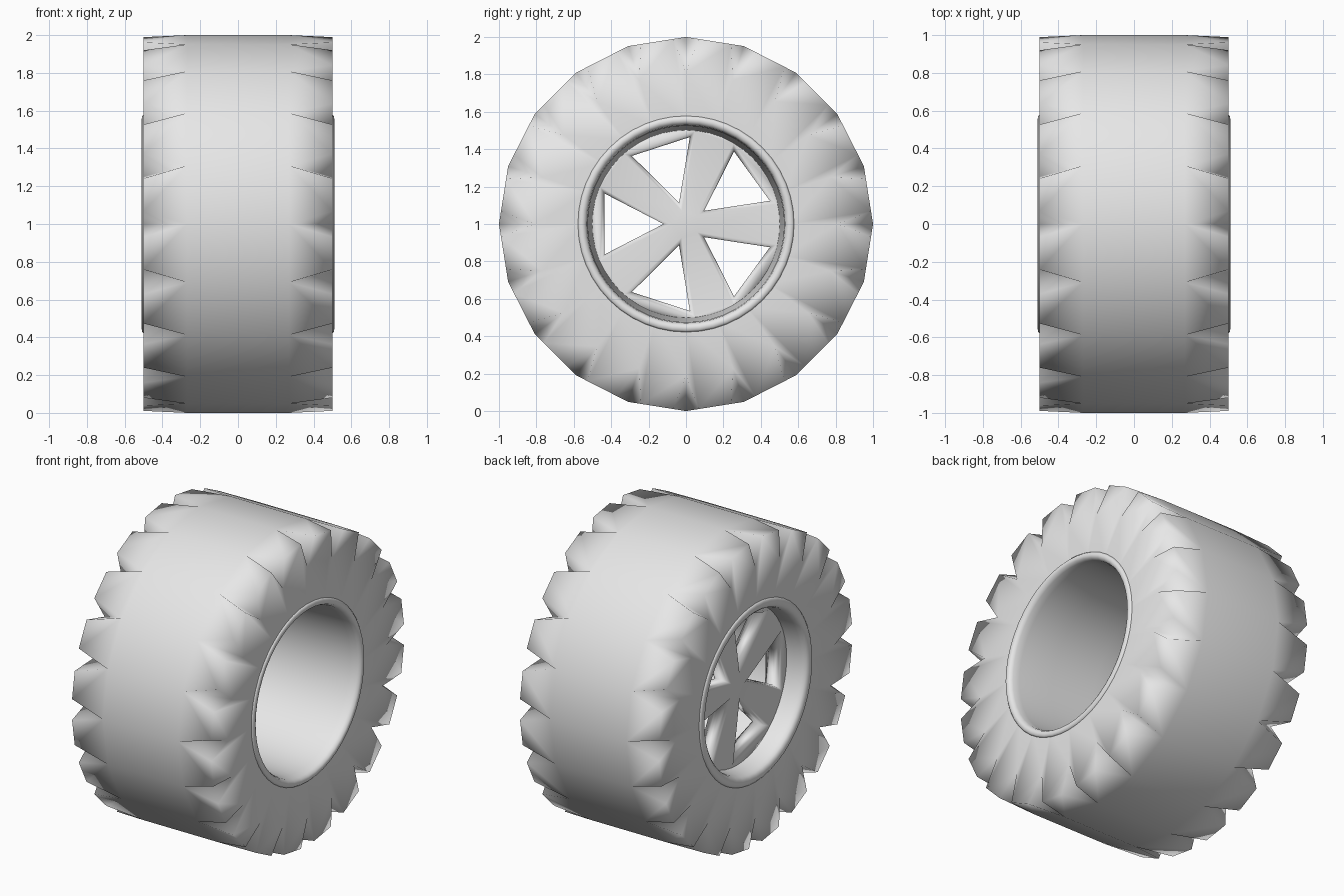
import bpy, bmesh
from math import sin, cos, pi, radians
from mathutils import Vector

cube = bpy.data.objects.get("Cube")
if cube:
    bpy.data.objects.remove(cube)

GREY = (0.8, 0.8, 0.8, 1)
mat = bpy.data.materials.new("light grey")
mat.use_nodes = True
mat.diffuse_color = GREY
mat.node_tree.nodes["Principled BSDF"].inputs["Base Color"].default_value = GREY


def polar(x, r, a):
    """Point on the wheel: x along the axle, radius r, angle a from +y."""
    return Vector((x, r * cos(a), 1 + r * sin(a)))


def finish(bm, name):
    bmesh.ops.recalc_face_normals(bm, faces=bm.faces)
    for f in bm.faces:
        f.smooth = True
    mesh = bpy.data.meshes.new(name)
    bm.to_mesh(mesh)
    bm.free()
    mesh.materials.append(mat)
    ob = bpy.data.objects.new(name, mesh)
    bpy.context.collection.objects.link(ob)
    return ob


def tyre():
    """Twenty-sided tread with a wedge notch at each corner of both shoulders."""
    n, half, notch_x, cut, valley, bore = 20, 0.5, 0.27, 0.22, 0.81, 0.55
    bm = bmesh.new()
    ang = [2 * pi * i / n for i in range(n)]
    rings = {}
    for s in (-1, 1):
        corner, lip_a, lip_b, apex, inner = [], [], [], [], []
        for i, a in enumerate(ang):
            tip = polar(s * half, 1, a)
            corner.append(bm.verts.new(polar(s * notch_x, 1, a)))
            lip_a.append(bm.verts.new(tip.lerp(polar(s * half, 1, ang[i - 1]), cut)))
            lip_b.append(bm.verts.new(tip.lerp(polar(s * half, 1, ang[(i + 1) % n]), cut)))
            apex.append(bm.verts.new(polar(s * half, valley, a)))
            inner.append(bm.verts.new(polar(s * half, bore, a)))
        for i in range(n):
            j = (i + 1) % n
            bm.faces.new((corner[i], lip_b[i], lip_a[j], corner[j]))
            bm.faces.new((corner[i], lip_a[i], apex[i]))
            bm.faces.new((corner[i], apex[i], lip_b[i]))
            bm.faces.new((apex[i], lip_b[i], lip_a[j], apex[j], inner[j], inner[i]))
        rings[s] = corner, inner
    # tread band and hidden bore
    for k in (0, 1):
        left, right = rings[-1][k], rings[1][k]
        for i in range(n):
            j = (i + 1) % n
            bm.faces.new((left[i], left[j], right[j], right[i]))
    for s in (-1, 1):
        inner = rings[s][1]
        for i in range(n):
            bm.edges.get((inner[i - 1], inner[i])).smooth = False
    finish(bm, "tyre")


def lathe(name, profile, n):
    """Closed (x, radius) section turned about the axle."""
    bm = bmesh.new()
    rings = [[bm.verts.new(polar(x, r, 2 * pi * i / n)) for x, r in profile]
             for i in range(n)]
    for i in range(n):
        a, b = rings[i - 1], rings[i]
        for k in range(len(profile)):
            bm.faces.new((a[k - 1], a[k], b[k], b[k - 1]))
    return finish(bm, name)


def spokes():
    """Five-spoke plate: rounded triangular windows through a thick disc."""
    count, mid, outer = 5, -0.31, 0.54
    window = [(0.12, 0), (0.465, -20.5), (0.465, 20.5)]
    levels = [(-0.06, 1.22), (-0.045, 1.08), (-0.015, 1), (0.015, 1), (0.045, 1.08), (0.06, 1.22)]
    bm = bmesh.new()
    loops = []
    for k in range(count):
        turn = 2 * pi * (k + 0.5) / count
        flat = [polar(0, r, turn + radians(a)) for r, a in window]
        centre = sum(flat, Vector()) / 3
        loops.append([[bm.verts.new(centre + (p - centre) * s + Vector((mid + dx, 0, 0)))
                       for p in flat] for dx, s in levels])
        # window walls
        for lo, hi in zip(loops[k], loops[k][1:]):
            for i in range(3):
                bm.faces.new((lo[i - 1], lo[i], hi[i], hi[i - 1]))
    edges = []
    for level in (0, -1):
        x = mid + levels[level][0]
        tri = [loop[level] for loop in loops]
        rim = [[bm.verts.new(polar(x, outer, 2 * pi * (k + 0.5) / count + radians(a)))
                for a in (-21, 0, 21)] for k in range(count)]
        # hub, spoke faces and flange
        bm.faces.new([t[0] for t in tri])
        for k in range(count):
            j = (k + 1) % count
            bm.faces.new((tri[k][0], tri[k][2], tri[j][1], tri[j][0]))
            bm.faces.new((tri[k][1], *rim[k], tri[k][2]))
            bm.faces.new((tri[k][2], rim[k][2], rim[j][0], tri[j][1]))
        edges.append([v for part in rim for v in part])
    a, b = edges
    for i in range(len(a)):
        bm.faces.new((a[i - 1], a[i], b[i], b[i - 1]))
    finish(bm, "spokes")


tyre()
lathe("rim", [
    (-0.48, 0.58), (-0.5, 0.58), (-0.508, 0.57), (-0.51, 0.555), (-0.508, 0.535),
    (-0.495, 0.52), (-0.47, 0.512), (-0.42, 0.508), (-0.3, 0.5), (-0.1, 0.507),
    (0.2, 0.517), (0.44, 0.525), (0.485, 0.53), (0.505, 0.54), (0.51, 0.555),
    (0.508, 0.57), (0.5, 0.578), (0.48, 0.578)], 48)
spokes()
